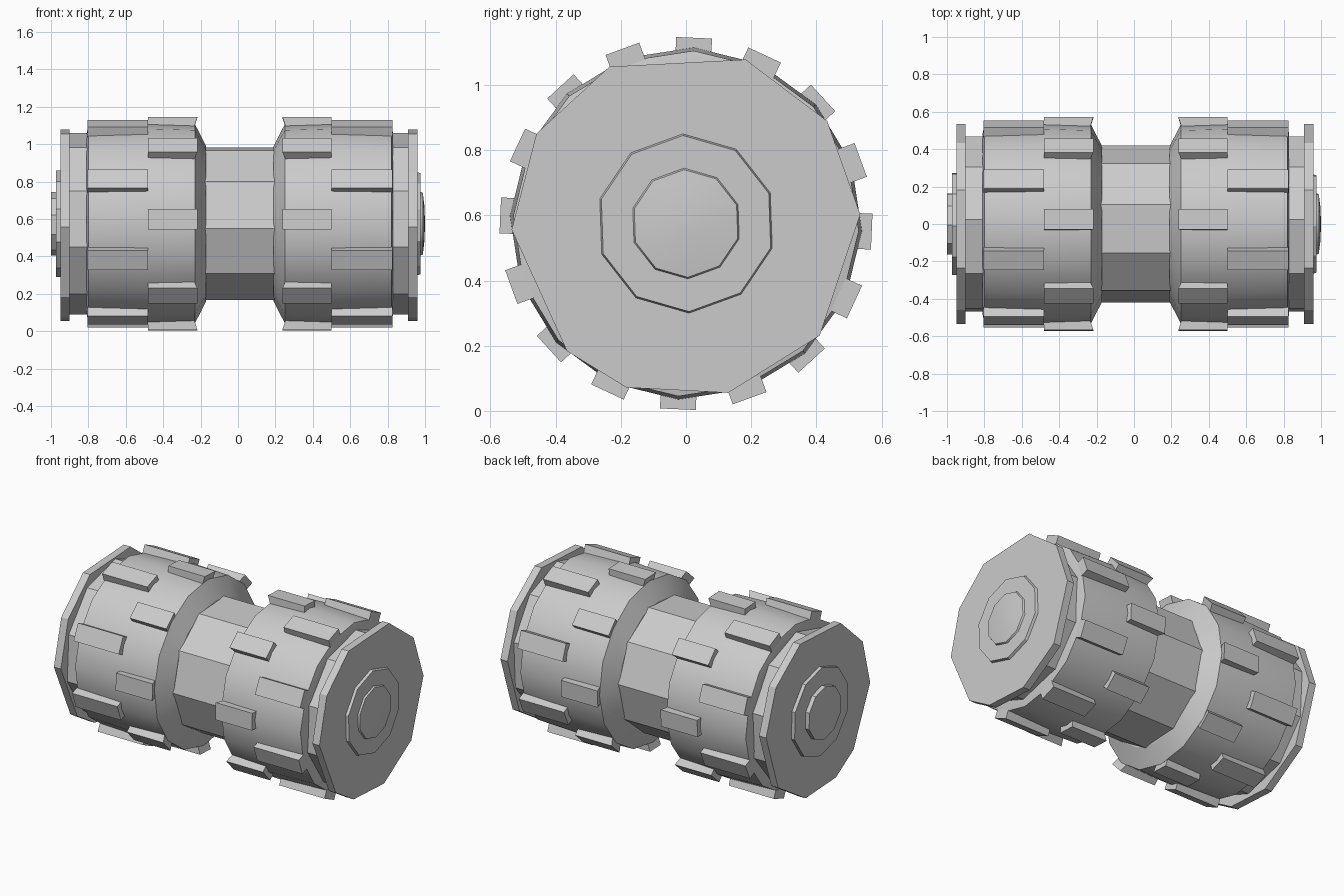
import bpy, bmesh
from math import sin, cos, radians

cube = bpy.data.objects.get("Cube")
if cube:
    bpy.data.objects.remove(cube, do_unlink=True)

AXIS_Z = 0.575

grey = bpy.data.materials.new("plain grey")
grey.use_nodes = True
colour = (0.6, 0.6, 0.6, 1)
grey.diffuse_color = colour
grey.node_tree.nodes["Principled BSDF"].inputs["Base Color"].default_value = colour


def add_object(name, bm, smooth=0):
    bmesh.ops.recalc_face_normals(bm, faces=bm.faces)
    mesh = bpy.data.meshes.new(name)
    bm.to_mesh(mesh)
    bm.free()
    mesh.materials.append(grey)
    obj = bpy.data.objects.new(name, mesh)
    bpy.context.collection.objects.link(obj)
    if smooth:
        bpy.ops.object.select_all(action="DESELECT")
        obj.select_set(True)
        bpy.context.view_layer.objects.active = obj
        bpy.ops.object.shade_smooth_by_angle(angle=radians(smooth))
    return obj


def polar(x, r, angle):
    a = radians(angle)
    return x, r * cos(a), AXIS_Z + r * sin(a)


def regular(sides, offset=0.0):
    return [offset + i * 360 / sides for i in range(sides)]


def lathe(name, profile, angles, smooth=0):
    """Closed faceted solid around the x axis from (x, radius) pairs."""
    bm = bmesh.new()
    rings = [[bm.verts.new(polar(x, r, a)) for a in angles] for x, r in profile]
    n = len(angles)
    for lower, upper in zip(rings, rings[1:]):
        for i in range(n):
            j = (i + 1) % n
            bm.faces.new((lower[i], lower[j], upper[j], upper[i]))
    bm.faces.new(rings[0])
    bm.faces.new(rings[-1])
    return add_object(name, bm, smooth)


def tread(name, x0, x1, angle, flare):
    """Raised block on the drum; its inner end leans over the shoulder."""
    bm = bmesh.new()
    a = radians(angle)
    corners = []
    for r, inner in ((0.515, x0), (0.57, x0 - flare)):
        for x, side in ((inner, -1), (x1, -1), (x1, 1), (inner, 1)):
            t = side * 0.055
            corners.append(bm.verts.new((x, r * cos(a) - t * sin(a),
                                         AXIS_Z + r * sin(a) + t * cos(a))))
    bm.faces.new(corners[:4])
    bm.faces.new(corners[4:])
    for i in range(4):
        j = (i + 1) % 4
        bm.faces.new((corners[i], corners[j], corners[4 + j], corners[4 + i]))
    add_object(name, bm)


# Central axle
lathe("axle", [(-0.2, 0.42), (0.22, 0.42)], regular(10, 3.5))

# Slightly uneven outline of the end discs
disc_angles = [3, 36, 70, 116, 149, 182, 227, 250, 284, 320]

# Each side: drum with shoulder and groove, end disc, two rows of treads
for side, s, shift in (("left", 1, 0.02), ("right", -1, 0.0)):
    def sx(x):
        return s * (x + shift)

    lathe(side + "_drum",
          [(sx(0.17), 0.415), (sx(0.23), 0.532), (sx(0.48), 0.54),
           (sx(0.80), 0.53), (sx(0.81), 0.48)],
          regular(16, -2.5), smooth=25)
    lathe(side + "_groove", [(sx(0.78), 0.485), (sx(0.91), 0.485)],
          regular(10, 15))
    lathe(side + "_disc", [(s * (0.9 + shift / 2), 0.535),
                           (s * (0.95 + shift / 2), 0.535)], disc_angles)
    for i in range(16):
        angle = -2.5 + i * 22.5
        if i % 2 == 0:
            row, x0, x1, flare = "inner", sx(0.235), sx(0.48), s * 0.018
        else:
            row, x0, x1, flare = "outer", sx(0.48), sx(0.805), 0
        tread(f"{side}_{row}_tread_{i // 2 + 1}", x0, x1, angle, flare)

# Flat stepped hub on one end, domed hub on the other
lathe("right_hub", [(-0.94, 0.285), (-0.973, 0.285)], regular(10, 20))
lathe("right_hub_cap", [(-0.96, 0.17), (-1.0, 0.17)], regular(10, 20))
lathe("left_hub", [(0.95, 0.278), (0.977, 0.27)], regular(10, 20))
lathe("left_hub_dome", [(0.965, 0.175), (0.988, 0.165), (0.996, 0.1),
                        (1.0, 0.01)], regular(10, 20), smooth=60)
